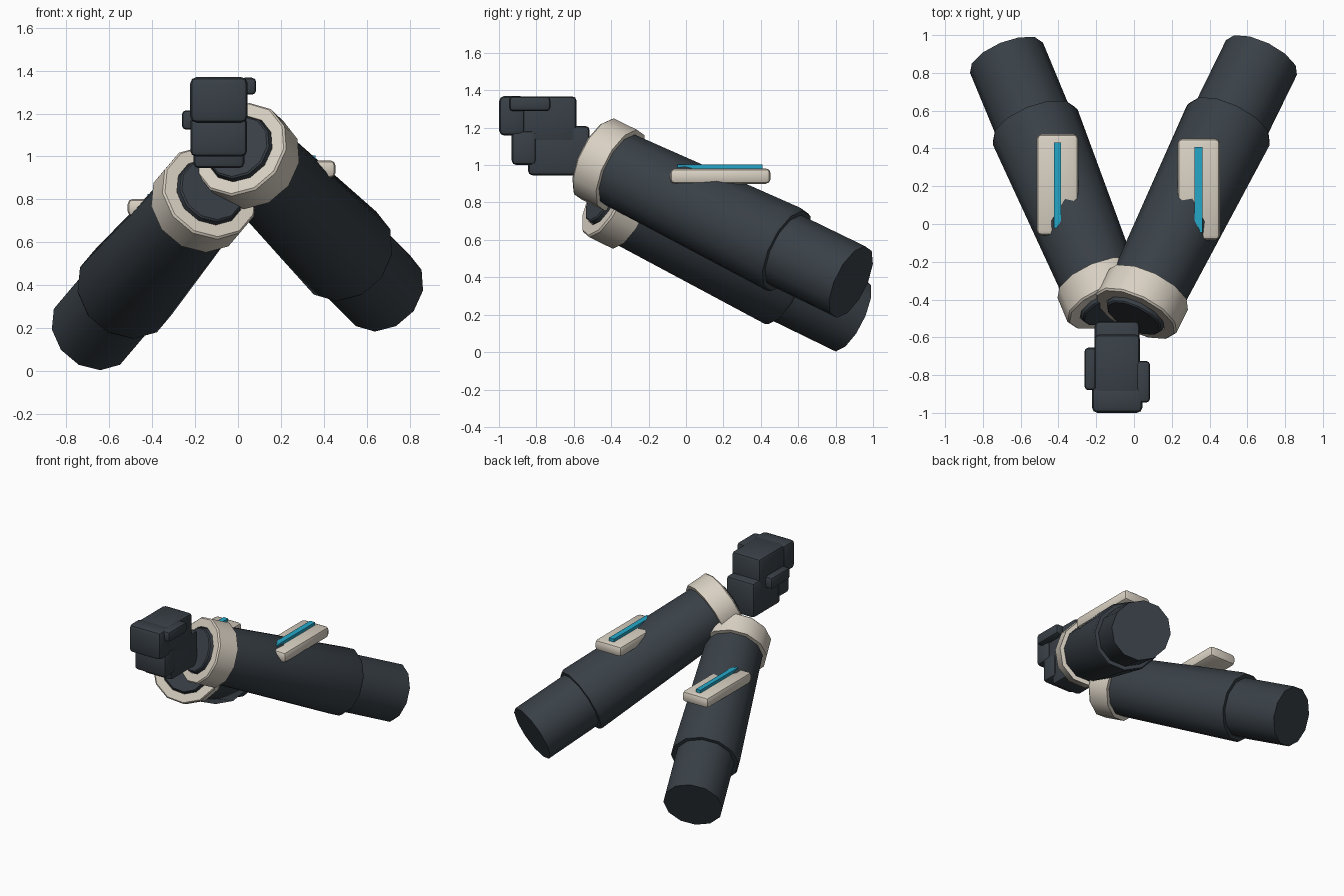
import bpy, bmesh, math
from mathutils import Vector

if "Cube" in bpy.data.objects:
    bpy.data.objects.remove(bpy.data.objects["Cube"])


def material(name, rgb):
    m = bpy.data.materials.new(name)
    m.diffuse_color = (*rgb, 1)
    m.use_nodes = True
    m.node_tree.nodes["Principled BSDF"].inputs["Base Color"].default_value = m.diffuse_color
    return m


SLATE = material("dark slate", (0.04, 0.051, 0.062))
CREAM = material("warm cream", (0.69, 0.63, 0.54))
CYAN = material("bright cyan", (0.018, 0.39, 0.58))


def finish(bm, name, mat, angle):
    bmesh.ops.recalc_face_normals(bm, faces=bm.faces)
    me = bpy.data.meshes.new(name)
    bm.to_mesh(me)
    bm.free()
    me.materials.append(mat)
    ob = bpy.data.objects.new(name, me)
    bpy.context.collection.objects.link(ob)
    bpy.ops.object.select_all(action='DESELECT')
    bpy.context.view_layer.objects.active = ob
    ob.select_set(True)
    bpy.ops.object.shade_smooth_by_angle(angle=math.radians(angle))
    return ob


def box(name, x, y, z, mat, bevel=0.0):
    """Box from three (min, max) ranges with rounded edges."""
    bm = bmesh.new()
    bmesh.ops.create_cube(bm, size=1)
    for v in bm.verts:
        for i, (lo, hi) in enumerate((x, y, z)):
            v.co[i] = lo if v.co[i] < 0 else hi
    if bevel:
        bmesh.ops.bevel(bm, geom=bm.edges[:], offset=bevel, segments=2,
                        profile=0.5, affect='EDGES')
    return finish(bm, name, mat, 40)


def lathe(name, profile, start, direction, mat, closed=False, sides=12):
    """Turn (distance, radius) points around an axis."""
    rot = direction.to_track_quat('Z', 'Y')
    bm = bmesh.new()
    rings = []
    for d, r in profile:
        rings.append([bm.verts.new(start + rot @ Vector((
            r * math.cos(2 * math.pi * k / sides),
            r * math.sin(2 * math.pi * k / sides), d))) for k in range(sides)])
    pairs = list(zip(rings, rings[1:]))
    if closed:
        pairs.append((rings[-1], rings[0]))
    else:
        bm.faces.new(rings[0])
        bm.faces.new(rings[-1])
    for a, b in pairs:
        for k in range(sides):
            n = (k + 1) % sides
            bm.faces.new((a[k], a[n], b[n], b[k]))
    return finish(bm, name, mat, 35)


# Two stepped tubes, each with a collar and a raised front plug
for side, front, back in (
        ("right", Vector((0.008, -0.48, 1.036)), Vector((0.675, 0.882, 0.375))),
        ("left", Vector((-0.13, -0.435, 0.834)), Vector((-0.675, 0.88, 0.194)))):
    axis = back - front
    length = axis.length
    axis.normalize()
    step = length - 0.415
    lathe(side + "_tube", [(0.02, 0.2), (0.14, 0.207), (step - 0.02, 0.243),
                           (step, 0.234), (step, 0.209), (length, 0.209)],
          front, axis, SLATE)
    lathe(side + "_collar", [(0, 0.168), (0, 0.228), (0.01, 0.237),
                             (0.16, 0.237), (0.16, 0.168)],
          front, axis, CREAM, closed=True)
    lathe(side + "_plug", [(-0.025, 0.152), (-0.018, 0.16), (0.03, 0.168)],
          front, axis, SLATE)

# Level plates with a bright strip on top
for side, x, y, z, strip_x, strip_y in (
        ("right", (0.23, 0.455), (-0.085, 0.452), (0.9, 0.982), (0.32, 0.362), (-0.045, 0.408)),
        ("left", (-0.515, -0.295), (-0.06, 0.476), (0.72, 0.802), (-0.423, -0.386), (-0.02, 0.432))):
    box(side + "_plate", x, y, z, CREAM, 0.025)
    box(side + "_strip", strip_x, strip_y, (z[1] - 0.005, z[1] + 0.022), CYAN)

# Blocky front grip
for name, x, y, z, bevel in (
        ("grip_upper_block", (-0.21, 0.032), (-0.93, -0.585), (1.115, 1.368), 0.025),
        ("grip_upper_front", (-0.223, 0.045), (-1.0, -0.86), (1.157, 1.37), 0.03),
        ("grip_lower_front", (-0.222, 0.042), (-0.932, -0.8), (1.0, 1.185), 0.025),
        ("grip_lower_block", (-0.208, 0.03), (-0.845, -0.515), (0.945, 1.21), 0.025),
        ("grip_right_tab", (0.01, 0.085), (-0.945, -0.725), (1.288, 1.367), 0.02),
        ("grip_left_tab", (-0.262, -0.19), (-0.88, -0.655), (1.125, 1.215), 0.02)):
    box(name, x, y, z, SLATE, bevel)
